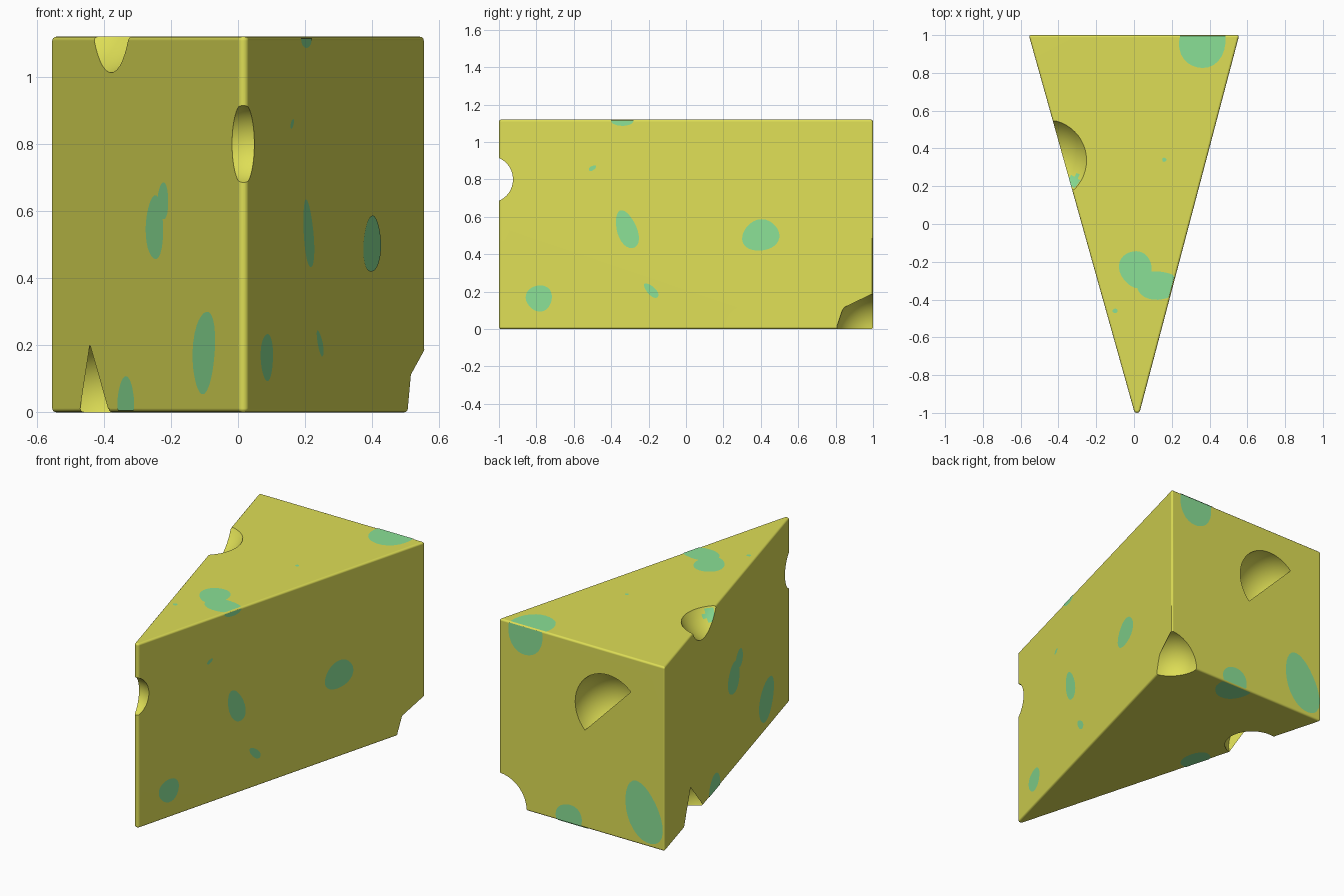
import bpy, bmesh, math
from mathutils import Vector

if "Cube" in bpy.data.objects:
    bpy.data.objects.remove(bpy.data.objects["Cube"])

H = 1.12          # wedge height


def material(name, rgb):
    m = bpy.data.materials.new(name)
    m.diffuse_color = (*rgb, 1)
    m.use_nodes = True
    m.node_tree.nodes["Principled BSDF"].inputs["Base Color"].default_value = m.diffuse_color
    return m


CHEESE = material("cheese_yellow", (0.73, 0.73, 0.092))
MOULD = material("mould_green", (0.254, 0.745, 0.303))


def make_object(name, bm, *mats):
    me = bpy.data.meshes.new(name)
    bm.to_mesh(me)
    bm.free()
    ob = bpy.data.objects.new(name, me)
    bpy.context.collection.objects.link(ob)
    for m in mats:
        me.materials.append(m)
    return ob


def clamp(v, lo, hi):
    return max(lo, min(hi, v))


# Plan outline of the two long sides
def left_x(y):
    return -0.557 * (y + 0.985) / 1.985


def right_x(y):
    return 0.032 + 0.525 * (y + 0.985) / 1.985


# Wedge body: triangular plan with a rounded tip
bm = bmesh.new()
plan = [(0.557, 1), (-0.557, 1)]
for i in range(9):
    a = math.radians(-164.4 + i * 149.6 / 8)
    plan.append((0.016 + 0.0168 * math.cos(a), -0.983 + 0.0168 * math.sin(a)))
base = bm.faces.new([bm.verts.new((x, y, 0)) for x, y in plan])
ext = bmesh.ops.extrude_face_region(bm, geom=[base])
bmesh.ops.translate(bm, vec=(0, 0, H),
                    verts=[g for g in ext["geom"] if isinstance(g, bmesh.types.BMVert)])
bmesh.ops.recalc_face_normals(bm, faces=bm.faces)
wedge = make_object("cheese_wedge", bm, CHEESE, MOULD)

bevel = wedge.modifiers.new("soft_edges", "BEVEL")
bevel.width = 0.012
bevel.segments = 3
bevel.limit_method = "ANGLE"
bevel.angle_limit = math.radians(50)
bevel.use_clamp_overlap = False

# Round holes: x, y, z, radius
HOLES = [(-0.466, 0.337, 1.243, 0.248),    # top left edge
         (0.015, -1.043, 0.80, 0.1227),    # tip
         (-0.175, 1.0, 0.7525, 0.22),      # back
         (-0.428, 0.54, 0.0455, 0.162),    # bottom left edge
         (0.555, 0.985, 0.0, 0.185)]       # bottom back corner
bm = bmesh.new()
for x, y, z, r in HOLES:
    s = bmesh.ops.create_uvsphere(bm, u_segments=48, v_segments=28, radius=r)
    bmesh.ops.translate(bm, vec=(x, y, z), verts=s["verts"])
cutter = make_object("hole_cutter", bm, CHEESE)
cutter.hide_render = True
cut = wedge.modifiers.new("holes", "BOOLEAN")
cut.operation = "DIFFERENCE"
cut.solver = "EXACT"
cut.object = cutter

bpy.context.view_layer.objects.active = wedge
wedge.select_set(True)
for mod in list(wedge.modifiers):
    bpy.ops.object.modifier_apply(modifier=mod.name)
bpy.data.objects.remove(cutter)

# Mould fleck inside the top hole
for p in wedge.data.polygons:
    c = p.center
    inside = math.hypot((c.x + 0.312) / 0.03, (c.y - 0.22) / 0.04) < 1 and 0.9 < c.z < 1.1
    p.material_index = 1 if inside else 0

bpy.ops.object.shade_smooth_by_angle(angle=math.radians(42))
wn = wedge.modifiers.new("flat_sides", "WEIGHTED_NORMAL")
wn.keep_sharp = True
bpy.ops.object.modifier_apply(modifier=wn.name)


# Each side maps two coordinates onto its surface, kept inside its edges
def on_top(x, y):
    y = min(y, 0.994)
    return Vector((clamp(x, left_x(y) + 0.006, right_x(y) - 0.006), y, H))


def on_bottom(x, y):
    p = on_top(x, y)
    p.z = 0
    return p


def on_right(y, z):
    y = min(y, 0.994)
    return Vector((right_x(y), y, clamp(z, 0.006, H - 0.006)))


def on_left(x, z):
    x = max(x, -0.553)
    return Vector((x, -0.985 - x * 1.985 / 0.557, clamp(z, 0.006, H - 0.006)))


def on_back(x, z):
    return Vector((clamp(x, -0.55, 0.55), 1, clamp(z, 0.006, H - 0.006)))


NORMAL = {on_top: Vector((0, 0, 1)), on_bottom: Vector((0, 0, -1)),
          on_right: Vector((0.967, -0.256, 0)), on_left: Vector((-0.963, -0.270, 0)),
          on_back: Vector((0, 1, 0))}


def plate(bm, side, pts, lift):
    n = NORMAL[side]
    f = bm.faces.new([bm.verts.new(side(u, v) + n * lift) for u, v in pts])
    f.normal_update()
    if f.normal.dot(n) < 0:
        f.normal_flip()


def arc(u, v, ru, rv, a0, a1, n=20):
    angles = [math.radians(a0 + (a1 - a0) * i / n) for i in range(n + 1)]
    return [(u + ru * math.cos(a), v + rv * math.sin(a)) for a in angles]


def blob(u, v, ru, rv, tilt, n=28):
    """Slightly uneven tilted ellipse."""
    t, pts = math.radians(tilt), []
    for i in range(n):
        a = math.tau * i / n
        w = 1 + 0.04 * math.sin(3 * a + 9 * u)
        p, q = ru * w * math.cos(a), rv * w * math.sin(a)
        pts.append((u + p * math.cos(t) - q * math.sin(t), v + p * math.sin(t) + q * math.cos(t)))
    return pts


# Straight skins that partly close three of the holes
bm = bmesh.new()
plate(bm, on_back, arc(-0.175, 0.7525, 0.222, 0.222, 134.5, 314.5), 0.0005)
for a0, a1 in ((-16, 107), (107, 196)):
    plate(bm, on_left, arc(-0.428, 0.0455, 0.0445, 0.164, a0, a1), 0.0005)
for a0, a1 in ((86, 143), (143, 178)):
    plate(bm, on_right, arc(0.985, 0, 0.181, 0.187, a0, a1), 0.0005)
make_object("hole_skins", bm, CHEESE)

# Mould patches per side: centre, radii, tilt
PATCHES = {
    on_top: [(.365, .98, .122, .16, -10), (.01, -.24, .085, .1, 20), (.13, -.325, .12, .075, 0),
             (.16, .34, .011, .011, 0), (-.1, -.46, .014, .012, 0)],
    on_right: [(.4, .5, .1, .083, 12), (-.315, .53, .053, .106, 20), (-.785, .165, .07, .07, 0),
               (-.185, .205, .05, .022, -45), (-.5, .86, .022, .011, 30),
               (-.34, 1.12, .06, .035, 0)],
    on_left: [(-.247, .55, .026, .095, 0), (-.222, .63, .016, .055, 0),
              (-.1, .18, .033, .123, -3), (-.333, .03, .025, .075, 0)],
}
HIDDEN_SIDE_PATCHES = {
    on_bottom: [(-.295, .2, .073, .1, 0), (.065, .96, .105, .11, 0)],
    on_back: [(.085, .03, .088, .088, 0), (-.415, .195, .112, .188, -22),
              (.38, 1.1, .115, .16, 0)],
}
bm = bmesh.new()
for group in (PATCHES, HIDDEN_SIDE_PATCHES):
    for side, blobs in group.items():
        for b in blobs:
            plate(bm, side, blob(*b), 0.0015)
make_object("mould_patches", bm, MOULD)
